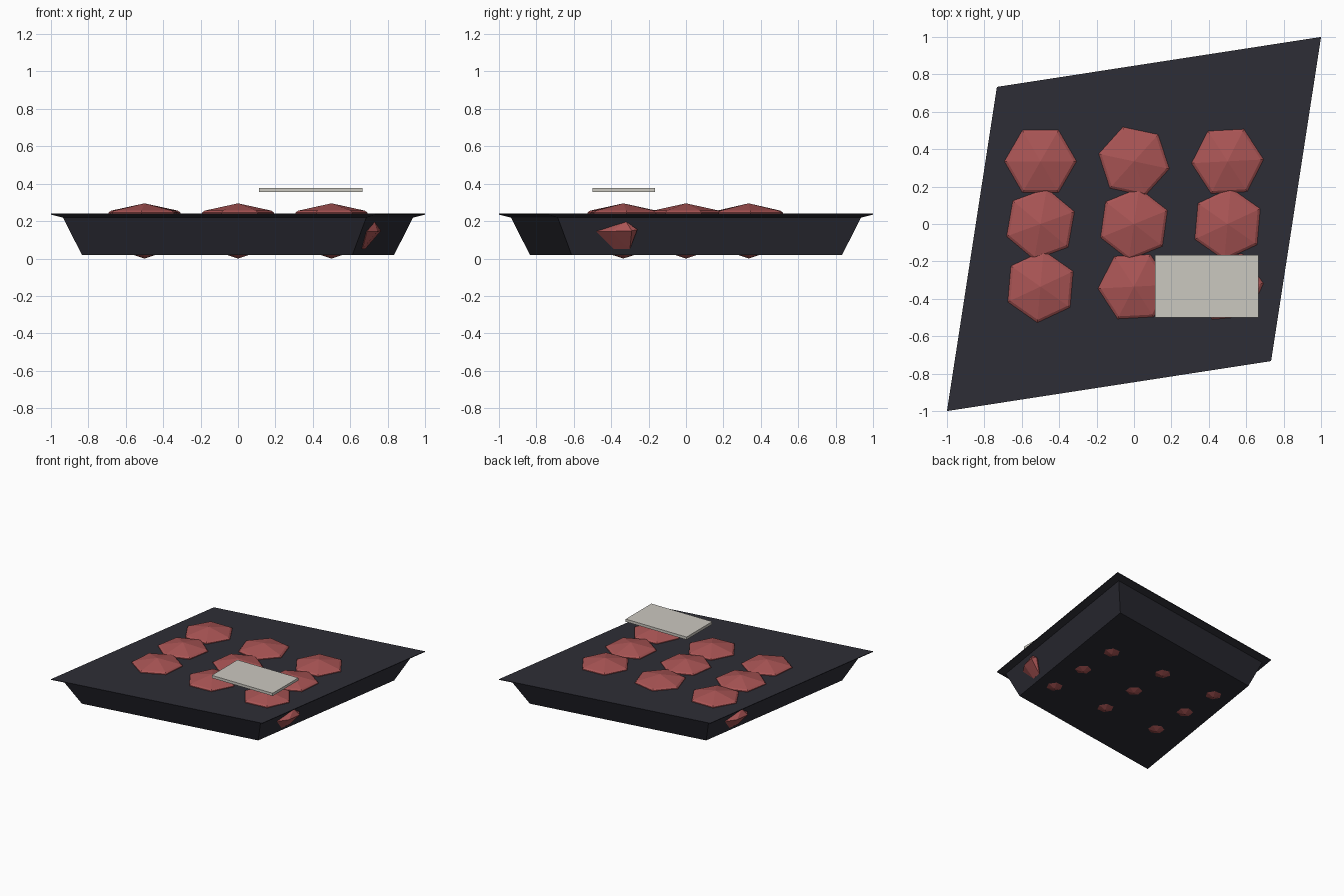
import bpy, bmesh, math
from mathutils import Vector

if "Cube" in bpy.data.objects:
    bpy.data.objects.remove(bpy.data.objects["Cube"])


def material(name, rgb):
    m = bpy.data.materials.new(name)
    m.diffuse_color = (*rgb, 1)
    m.use_nodes = True
    m.node_tree.nodes["Principled BSDF"].inputs["Base Color"].default_value = m.diffuse_color
    return m


DARK = material("dark slate", (0.027, 0.027, 0.037))
RED = material("dusty red", (0.40, 0.09, 0.09))
PALE = material("pale stone", (0.60, 0.58, 0.53))


def finish(bm, name, mat):
    bmesh.ops.recalc_face_normals(bm, faces=bm.faces)
    mesh = bpy.data.meshes.new(name)
    bm.to_mesh(mesh)
    bm.free()
    mesh.materials.append(mat)
    ob = bpy.data.objects.new(name, mesh)
    bpy.context.collection.objects.link(ob)
    return ob


def loft(name, rings, mat):
    """Skin a stack of equal-length rings and cap both ends."""
    bm = bmesh.new()
    loops = [[bm.verts.new(p) for p in ring] for ring in rings]
    n = len(loops[0])
    for a, b in zip(loops, loops[1:]):
        for i in range(n):
            j = (i + 1) % n
            bm.faces.new((a[i], a[j], b[j], b[i]))
    bm.faces.new(loops[0])
    bm.faces.new(loops[-1])
    return bm


# Tray: skewed diamond outline, sloping walls and a flared lip
OUTLINE = [(-1, -1), (0.733, -0.733), (1, 1), (-0.733, 0.733)]
PROFILE = [(0.835, 0.02), (0.935, 0.218), (1.0, 0.235), (1.0, 0.24)]
rings = [[(x * s, y * s, z) for x, y in OUTLINE] for s, z in PROFILE]
finish(loft("tray", rings, DARK), "tray", DARK)


# Six-sided gems with a faceted crown and a tip below the tray
GEM = [(0.075, 0.024), (0.193, 0.235), (0.193, 0.246), (0.178, 0.256)]


def gem(name, cx, cy, turn):
    def ring(r, z):
        return [(cx + r * math.cos(math.radians(turn + 60 * i)),
                 cy + r * math.sin(math.radians(turn + 60 * i)), z) for i in range(6)]
    bm = loft(name, [ring(r, z) for r, z in GEM], RED)
    bm.faces.ensure_lookup_table()
    caps = [(f, z) for f, z in ((bm.faces[-2], 0.0), (bm.faces[-1], 0.295))]
    for face, z in caps:
        tip = bmesh.ops.poke(bm, faces=[face])["verts"][0]
        tip.co = (cx, cy, z)
    finish(bm, name, RED)


TURNS = [25, 3, 5, 20, 22, 25, 0, 48, 3]
for k, turn in enumerate(TURNS):
    gem(f"gem_{k + 1}", (k % 3 - 1) * 0.5, (k // 3 - 1) * 0.335, turn)

# Gems poking out of the two opposite side walls
SHARD = [(0.73, -0.32, 0.197), (0.69, -0.48, 0.145), (0.745, -0.40, 0.145),
         (0.765, -0.29, 0.148), (0.74, -0.26, 0.155), (0.665, -0.385, 0.05),
         (0.68, -0.30, 0.05), (0.60, -0.33, 0.13)]
for name, sign in (("side_gem_right", 1), ("side_gem_left", -1)):
    bm = bmesh.new()
    for x, y, z in SHARD:
        bm.verts.new((x * sign, y * sign, z))
    bmesh.ops.convex_hull(bm, input=bm.verts)
    finish(bm, name, RED)

# Pale slab floating above the front corner
bm = bmesh.new()
bmesh.ops.create_cube(bm, size=1)
bmesh.ops.scale(bm, vec=(0.553, 0.333, 0.022), verts=bm.verts)
bmesh.ops.translate(bm, vec=Vector((0.388, -0.333, 0.367)), verts=bm.verts)
finish(bm, "floating_slab", PALE)
